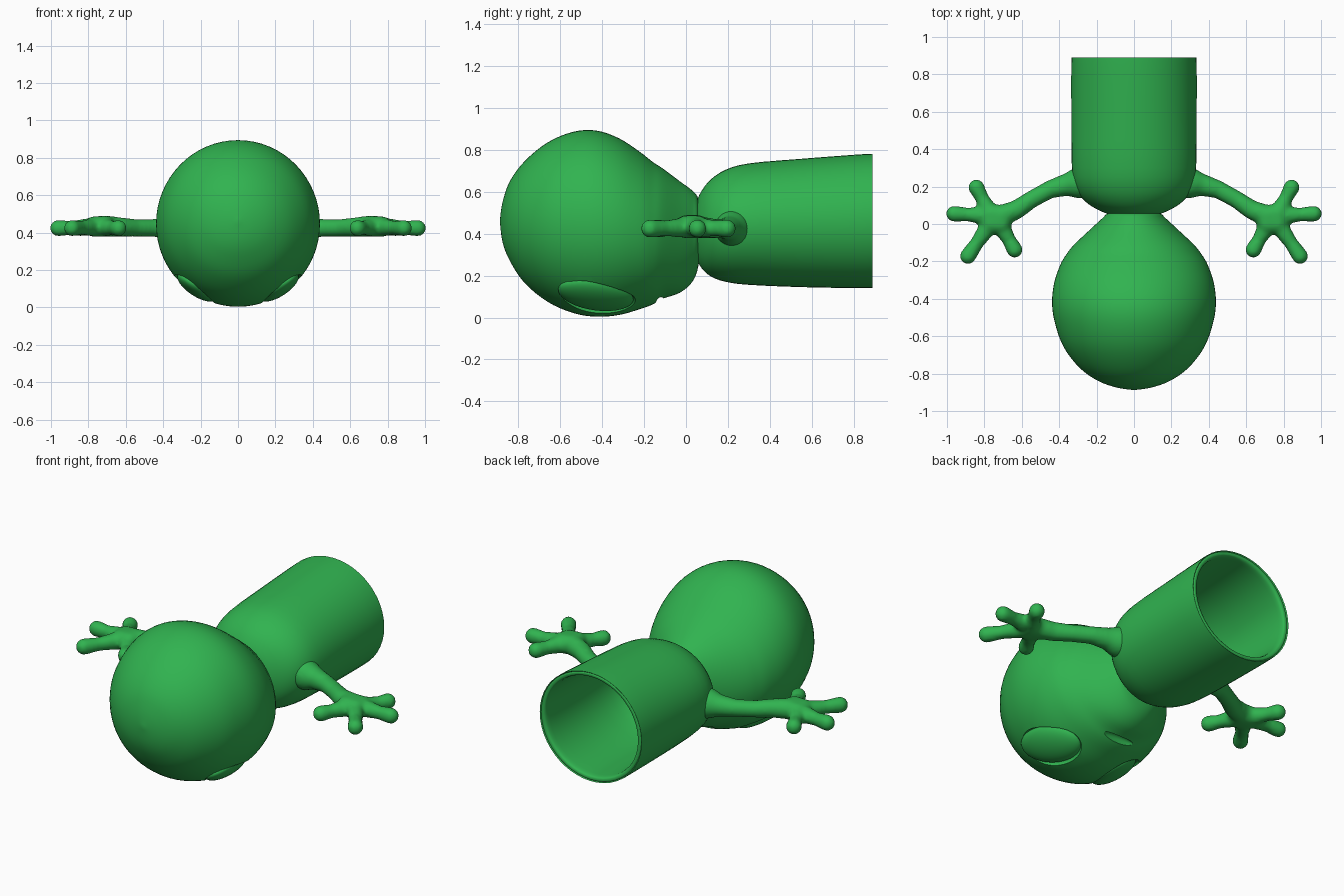
import bpy, bmesh, math
from mathutils import Vector, Matrix

cube = bpy.data.objects.get("Cube")
if cube:
    bpy.data.objects.remove(cube, do_unlink=True)

green = bpy.data.materials.new("leaf_green")
green.use_nodes = True
COLOUR = (0.03, 0.45, 0.08, 1)
green.diffuse_color = COLOUR
green.node_tree.nodes["Principled BSDF"].inputs["Base Color"].default_value = COLOUR


def finish(bm, name):
    """Turn a bmesh into a named green object."""
    mesh = bpy.data.meshes.new(name)
    bm.to_mesh(mesh)
    bm.free()
    mesh.materials.append(green)
    obj = bpy.data.objects.new(name, mesh)
    bpy.context.collection.objects.link(obj)
    return obj


def activate(obj):
    bpy.ops.object.select_all(action='DESELECT')
    obj.select_set(True)
    bpy.context.view_layer.objects.active = obj


def smooth(obj, angle=40):
    activate(obj)
    bpy.ops.object.shade_smooth_by_angle(angle=math.radians(angle))


def apply_modifiers(obj):
    activate(obj)
    for modifier in list(obj.modifiers):
        bpy.ops.object.modifier_apply(modifier=modifier.name)


def spline(points, steps):
    """Catmull-Rom interpolation through the given tuples."""
    pts = [Vector(p) for p in points]
    result = []
    for i in range(len(pts) - 1):
        a, b, c, d = pts[max(i - 1, 0)], pts[i], pts[i + 1], pts[min(i + 2, len(pts) - 1)]
        for k in range(steps):
            t = k / steps
            result.append(b + (c - a) * (t / 2)
                          + (a * 2 - b * 5 + c * 4 - d) * (t * t / 2)
                          + (b * 3 - a - c * 3 + d) * (t ** 3 / 2))
    return result + [pts[-1]]


def loft(name, sections, steps, sides):
    """Oval rings along y; each section is y, half width, low z, high z."""
    bm = bmesh.new()
    rings = []
    for y, w, lo, hi in spline(sections, steps):
        ring = []
        for k in range(sides):
            a = math.tau * k / sides
            ring.append(bm.verts.new((w * math.cos(a), y,
                                      (lo + hi) / 2 + (hi - lo) / 2 * math.sin(a))))
        rings.append(ring)
    for r, s in zip(rings, rings[1:]):
        for k in range(sides):
            n = (k + 1) % sides
            bm.faces.new((r[k], r[n], s[n], s[k]))
    bmesh.ops.remove_doubles(bm, verts=bm.verts, dist=0.0002)
    bmesh.ops.recalc_face_normals(bm, faces=bm.faces)
    return finish(bm, name)


def ellipsoid(name, centre, axes, radii):
    """Scaled sphere whose local axes are the given directions."""
    bm = bmesh.new()
    turn = Matrix(axes).transposed().to_4x4()
    matrix = Matrix.Translation(centre) @ turn @ Matrix.Diagonal((*radii, 1))
    bmesh.ops.create_uvsphere(bm, u_segments=40, v_segments=24, radius=1, matrix=matrix)
    return finish(bm, name)


def carve(target, cutter):
    cutter.hide_render = True
    mod = target.modifiers.new("carve", 'BOOLEAN')
    mod.operation = 'DIFFERENCE'
    mod.solver = 'EXACT'
    mod.object = cutter
    apply_modifiers(target)
    bpy.data.objects.remove(cutter, do_unlink=True)


# Head: rounded dome narrowing to the neck
head = loft("head", [
    (-.888, 0, .46, .46), (-.875, .09, .36, .55), (-.84, .19, .27, .65),
    (-.77, .29, .165, .745), (-.66, .375, .075, .835), (-.54, .42, .022, .885),
    (-.43, .438, .004, .892), (-.32, .428, .012, .855), (-.22, .395, .04, .79),
    (-.16, .36, .062, .743), (-.11, .32, .09, .71), (-.03, .235, .118, .65),
    (.03, .17, .17, .605), (.06, .13, .25, .56), (.08, 0, .41, .41)], 4, 64)

# Eyes: domes sitting in carved sockets, slanting in towards the mouth
for side, label in ((1, "left"), (-1, "right")):
    normal = Vector((side * .55, 0, -.84)).normalized()
    along = Vector((side * -.054, .175, -.035))
    along = (along - normal * along.dot(normal)).normalized()
    across = normal.cross(along)
    axes = (along, across, normal)
    surface = Vector((side * .24, -.43, .078))
    carve(head, ellipsoid("socket_cutter", surface - normal * .02, axes, (.2, .125, .045)))
    smooth(ellipsoid(label + "_eye", surface - normal * .04, axes, (.187, .113, .052)))

# Mouth: shallow crease above the chin
carve(head, ellipsoid("mouth_cutter", (0, -.125, .083), Matrix.Identity(3), (.11, .02, .026)))
smooth(head)

# Body: hollow sleeve with a rounded rim, open at the back
body = loft("body", [
    (.045, 0, .41, .41), (.05, .12, .29, .54), (.075, .19, .235, .605),
    (.12, .26, .195, .66), (.19, .31, .17, .705), (.3, .332, .156, .735),
    (.55, .335, .145, .757), (.86, .335, .14, .78), (.884, .328, .146, .776),
    (.888, .315, .158, .764), (.875, .302, .17, .752), (.8, .298, .175, .745),
    (.4, .295, .185, .715), (.22, .25, .225, .66), (.15, .14, .32, .55),
    (.14, 0, .43, .43)], 3, 48)
smooth(body, 50)


def blob(bm, balls):
    """Convex hull around balls given as x, y, z, radius."""
    verts = []
    for x, y, z, r in balls:
        verts += bmesh.ops.create_uvsphere(bm, u_segments=16, v_segments=10, radius=r,
                                           matrix=Matrix.Translation((x, y, z)))["verts"]
    hull = bmesh.ops.convex_hull(bm, input=verts)
    inside = {v for v in hull["geom_interior"] if isinstance(v, bmesh.types.BMVert)}
    bmesh.ops.delete(bm, geom=list(inside), context='VERTS')


# Arms: tapering limb, flat palm and four stubby fingers fused together
LIMB = [(.29, .22, .425, .085), (.35, .212, .425, .062), (.45, .185, .425, .048),
        (.55, .13, .425, .047), (.63, .075, .43, .052), (.71, .045, .435, .057)]
PALM = [(.7, .045, .435, .056), (.77, .055, .432, .054), (.77, .0, .432, .054),
        (.71, .0, .435, .054)]
KNUCKLES = [(.785, .085), (.82, .046), (.79, -.03), (.7, -.03)]
TIPS = [(.843, .196), (.962, .055), (.888, -.172), (.638, -.138)]

for side, label in ((1, "left"), (-1, "right")):
    bm = bmesh.new()
    groups = list(zip(LIMB, LIMB[1:])) + [PALM]
    groups += [[(*k, .428, .046), ((k[0] + t[0]) / 2, (k[1] + t[1]) / 2, .425, .037),
                ] for k, t in zip(KNUCKLES, TIPS)]
    groups += [[((k[0] + t[0]) / 2, (k[1] + t[1]) / 2, .425, .037), (*t, .424, .044)]
               for k, t in zip(KNUCKLES, TIPS)]
    for group in groups:
        blob(bm, [(side * x, y, z, r) for x, y, z, r in group])
    bmesh.ops.recalc_face_normals(bm, faces=bm.faces)
    arm = finish(bm, label + "_arm")
    fuse = arm.modifiers.new("fuse", 'REMESH')
    fuse.mode = 'VOXEL'
    fuse.voxel_size = 0.011
    soften = arm.modifiers.new("soften", 'SMOOTH')
    soften.factor = 0.5
    soften.iterations = 8
    apply_modifiers(arm)
    smooth(arm, 60)
